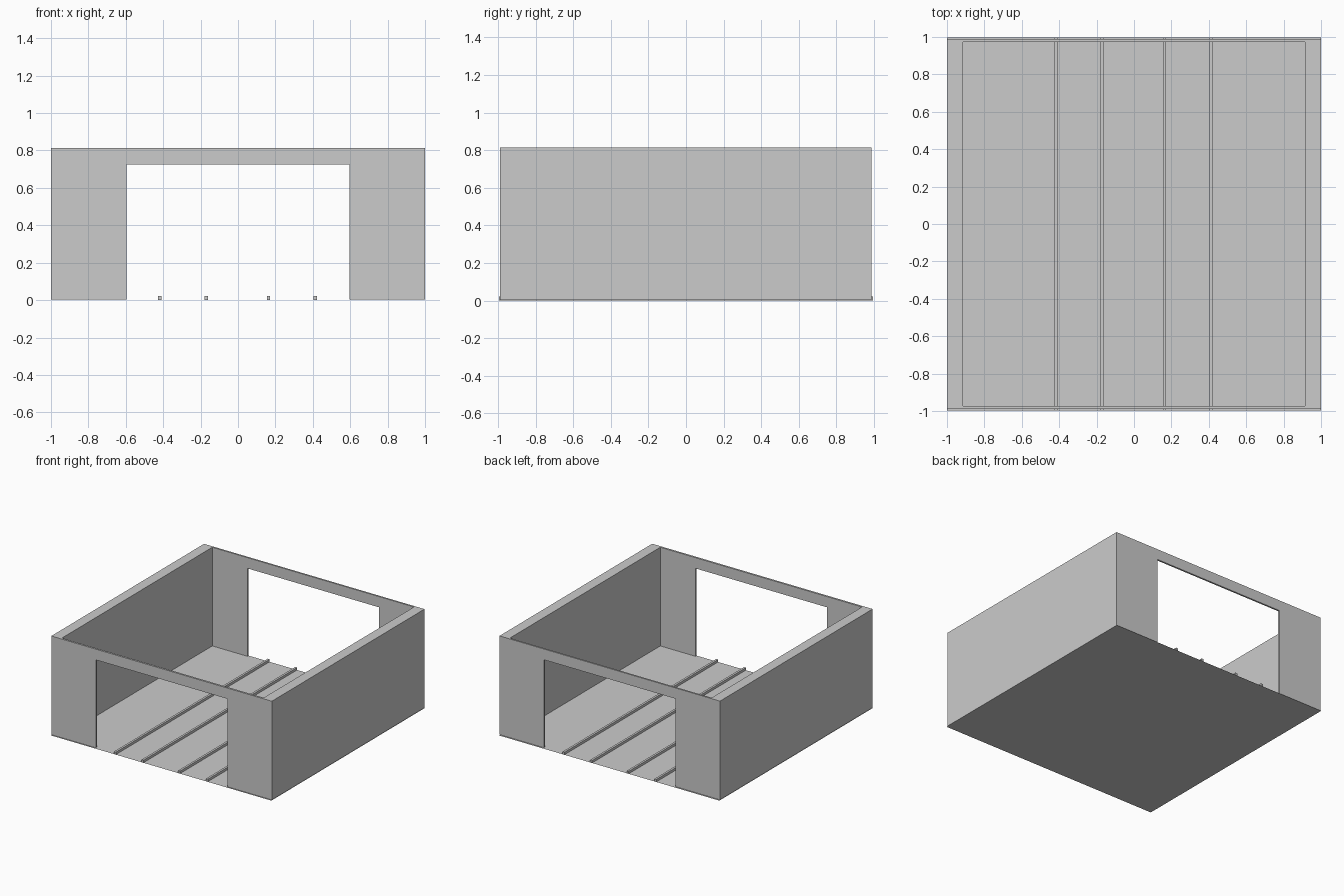
import bpy, bmesh

if "Cube" in bpy.data.objects:
    bpy.data.objects.remove(bpy.data.objects["Cube"])


def box(name, x0, x1, y0, y1, z0, z1):
    """Axis-aligned box from its limits."""
    bm = bmesh.new()
    bmesh.ops.create_cube(bm, size=1)
    for v in bm.verts:
        v.co.x = x1 if v.co.x > 0 else x0
        v.co.y = y1 if v.co.y > 0 else y0
        v.co.z = z1 if v.co.z > 0 else z0
    mesh = bpy.data.meshes.new(name)
    bm.to_mesh(mesh)
    bm.free()
    obj = bpy.data.objects.new(name, mesh)
    bpy.context.collection.objects.link(obj)
    return obj


def cut(target, cutter):
    cutter.hide_render = True
    cutter.display_type = 'WIRE'
    mod = target.modifiers.new(cutter.name, 'BOOLEAN')
    mod.operation = 'DIFFERENCE'
    mod.solver = 'EXACT'
    mod.object = cutter


# Open-topped wall shell: thick sides, thin front and back
walls = box("walls", -1, 1, -0.99, 0.988, 0.004, 0.813)
cut(walls, box("room_cutter", -0.915, 0.915, -0.974, 0.974, -0.2, 1.2))

# Wide doorway through both front and back
cut(walls, box("doorway_cutter", -0.597, 0.597, -1.3, 1.3, -0.3, 0.725))

# Thin floor sheet
bm = bmesh.new()
bm.faces.new([bm.verts.new(p) for p in
              ((-1, -0.996, 0), (1, -0.996, 0), (1, 0.996, 0), (-1, 0.996, 0))])
floor_mesh = bpy.data.meshes.new("floor")
bm.to_mesh(floor_mesh)
bm.free()
floor = bpy.data.objects.new("floor", floor_mesh)
bpy.context.collection.objects.link(floor)

# Two pairs of rails running front to back
for i, x in enumerate((-0.419, -0.169, 0.163, 0.414)):
    box(f"rail_{i + 1}", x - 0.009, x + 0.009, -0.996, 0.996, 0.001, 0.021)
